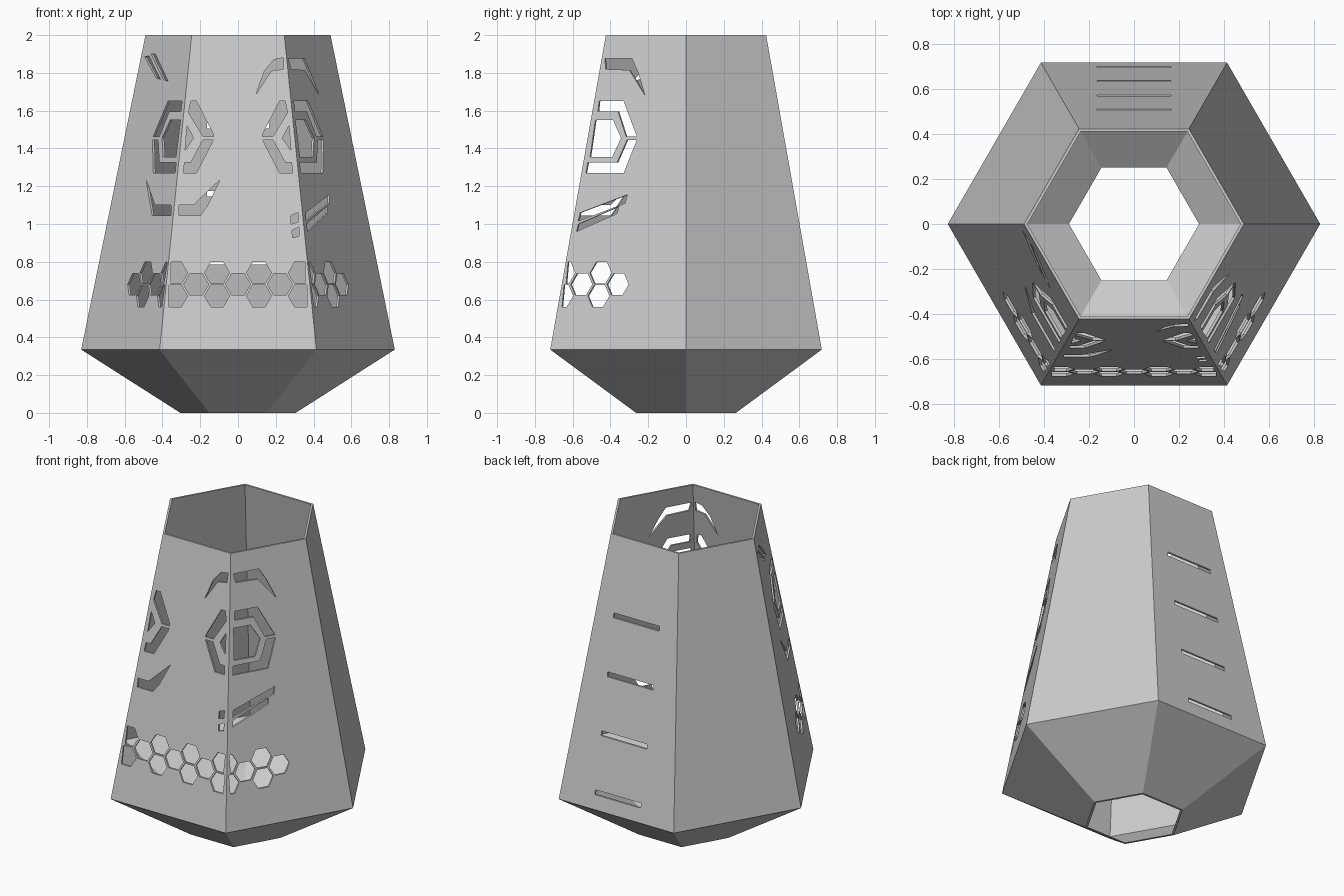
import bpy
import bmesh
from math import sin, cos, radians, pi
from mathutils import Vector

cube = bpy.data.objects.get("Cube")
if cube:
    bpy.data.objects.remove(cube, do_unlink=True)

BASE_R, MID_R, TOP_R = 0.305, 0.83, 0.49
MID_Z, TOP_Z = 0.335, 2.0
WALL = 0.015
C30 = cos(pi / 6)


def corner_radius(z):
    """Corner radius of the tapered upper body at a height."""
    return MID_R + (TOP_R - MID_R) * (z - MID_Z) / (TOP_Z - MID_Z)


def make_object(name, bm):
    bmesh.ops.recalc_face_normals(bm, faces=bm.faces)
    mesh = bpy.data.meshes.new(name)
    bm.to_mesh(mesh)
    bm.free()
    obj = bpy.data.objects.new(name, mesh)
    bpy.context.collection.objects.link(obj)
    return obj


# Hollow six-sided shell: closed wall profile swept round the axis
profile = [(BASE_R, 0), (MID_R, MID_Z), (TOP_R, TOP_Z),
           (TOP_R - WALL, TOP_Z), (MID_R - WALL, MID_Z + 0.005), (BASE_R - WALL, 0)]
bm = bmesh.new()
rings = [[bm.verts.new((r * cos(k * pi / 3), r * sin(k * pi / 3), z)) for k in range(6)]
         for r, z in profile]
for i, ring in enumerate(rings):
    after = rings[(i + 1) % len(rings)]
    for k in range(6):
        j = (k + 1) % 6
        bm.faces.new((ring[k], ring[j], after[j], after[k]))
shell = make_object("lantern_shell", bm)

# Cutters: thin prisms that follow the slope of one wall panel
cut = bmesh.new()


def prism(points, angle, flip=False):
    """Points are (distance along the panel from its centre line, height)."""
    n = Vector((cos(radians(angle)), sin(radians(angle)), 0))
    e = Vector((-n.y, n.x, 0))
    caps = []
    for offset in (-0.026, 0.02):
        cap = []
        for u, z in points:
            p = n * (corner_radius(z) * C30 + offset) + e * u
            cap.append(cut.verts.new((-p.x if flip else p.x, p.y, z)))
        caps.append(cap)
    inner, outer = caps
    faces = [cut.faces.new(inner[::-1]), cut.faces.new(outer)]
    for i in range(len(points)):
        j = (i + 1) % len(points)
        faces.append(cut.faces.new((inner[i], inner[j], outer[j], outer[i])))
    if flip:
        bmesh.ops.reverse_faces(cut, faces=faces)


def front(points, flip=False):
    prism(points, -90, flip)


def side(points, flip=False):
    """Side panel shape given by depth y and height."""
    prism([(y / C30 + corner_radius(z) / 2, z) for y, z in points], -30, flip)


def side_by_width(points, flip=False):
    """Side panel shape given by width |x| and height."""
    prism([(2 * x - 1.5 * corner_radius(z), z) for x, z in points], -30, flip)


# Eyes wrapped round both front corners
for flip in (False, True):
    front([(.25, 1.65), (.22, 1.65), (.13, 1.475), (.13, 1.462), (.185, 1.462), (.262, 1.59)], flip)
    front([(.13, 1.446), (.22, 1.27), (.29, 1.27), (.283, 1.325), (.25, 1.325), (.185, 1.446)], flip)
    front([(.27, 1.52), (.235, 1.455), (.28, 1.39)], flip)
    side([(-.46, 1.65), (-.33, 1.65), (-.26, 1.462), (-.317, 1.462), (-.36, 1.595), (-.466, 1.595)], flip)
    side([(-.26, 1.446), (-.33, 1.27), (-.53, 1.27), (-.52, 1.325), (-.365, 1.325), (-.312, 1.446)], flip)
    side([(-.48, 1.55), (-.386, 1.55), (-.344, 1.456), (-.39, 1.356), (-.508, 1.356)], flip)

# Brow on the left corner
front([(.24, 1.88), (.19, 1.87), (.14, 1.81), (.095, 1.685), (.175, 1.81), (.24, 1.82)])
side([(-.43, 1.875), (-.285, 1.875), (-.255, 1.805), (-.217, 1.68), (-.3, 1.815), (-.425, 1.82)])

# Two strokes above the right eye
side_by_width([(.494, 1.885), (.472, 1.89), (.41, 1.765), (.435, 1.775)], True)
side_by_width([(.46, 1.9), (.438, 1.9), (.37, 1.755), (.395, 1.765)], True)

# Hook below the right eye
side_by_width([(.487, 1.235), (.44, 1.1), (.355, 1.1), (.355, 1.045), (.455, 1.045)], True)
front([(.095, 1.235), (.16, 1.1), (.2, 1.045), (.312, 1.045), (.312, 1.1), (.235, 1.1)], True)

# Slashes below the left eye
side([(-.31, 1.155), (-.323, 1.11), (-.571, 1.015), (-.56, 1.06)])
side([(-.355, 1.093), (-.365, 1.055), (-.58, .96), (-.57, 1.0)])
front([(.28, 1.045), (.317, 1.06), (.317, 1.01), (.28, 1.0)])
front([(.285, .965), (.323, .985), (.323, .937), (.29, .927)])

# Honeycomb band over the three front panels
PITCH, HEX_R, MIDDLE, STEP = 0.111, 0.066, 0.68, 0.061


def hexagon(u, z, low, high):
    pts = [(u + HEX_R * cos(k * pi / 3), z + HEX_R * sin(k * pi / 3)) for k in range(6)]
    return [(min(max(x, low), high), h) for x, h in pts]


for col in range(-3, 4):
    for dz in ((-STEP, STEP) if col % 2 else (0,)):
        z = MIDDLE + dz
        # odd columns hold two cells, clipped beside the corners
        limit = corner_radius(z) / 2 - 0.02
        front(hexagon(col * PITCH, z, -limit, limit))
for flip in (False, True):
    for col in range(4):
        for dz in ((0,) if col % 2 else (-STEP, STEP)):
            z = MIDDLE + dz
            half = corner_radius(z) / 2
            prism(hexagon(col * PITCH + 0.01 - 0.38, z, 0.02 - half, half), -30, flip)

# Vent slots in the back panel
for i in range(4):
    z = 0.44 + 0.36 * i
    prism([(-.165, z - .015), (.165, z - .015), (.165, z + .015), (-.165, z + .015)], 90)

cutter = make_object("opening_cutter", cut)
cutter.hide_render = True

mod = shell.modifiers.new("openings", "BOOLEAN")
mod.operation = "DIFFERENCE"
mod.solver = "EXACT"
mod.object = cutter
bpy.context.view_layer.objects.active = shell
bpy.ops.object.modifier_apply(modifier=mod.name)
bpy.data.objects.remove(cutter, do_unlink=True)

# Single plain grey
grey = bpy.data.materials.new("light_grey")
grey.use_nodes = True
colour = (0.6, 0.6, 0.6, 1)
grey.diffuse_color = colour
grey.node_tree.nodes["Principled BSDF"].inputs["Base Color"].default_value = colour
shell.data.materials.clear()
shell.data.materials.append(grey)
